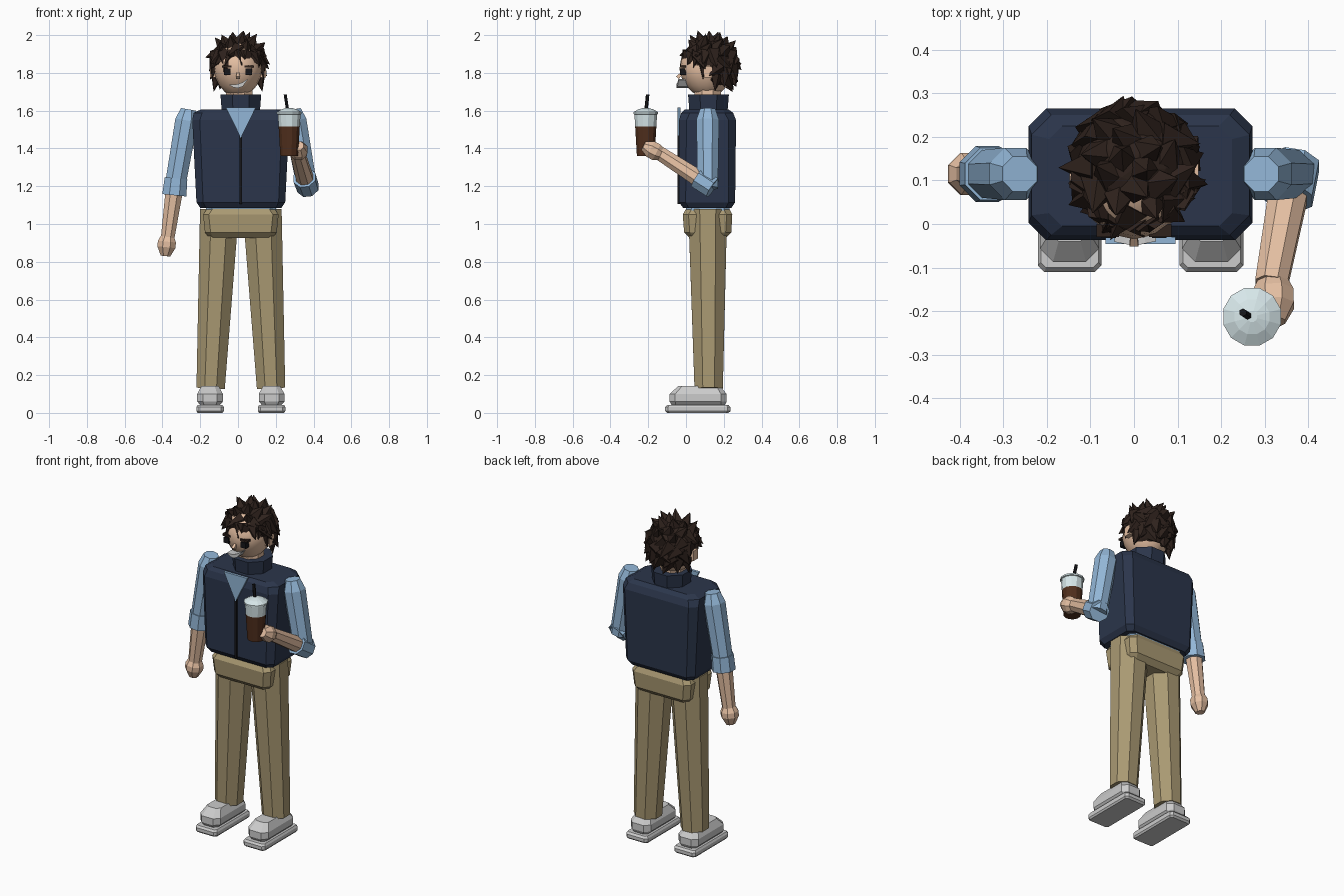
import bpy, bmesh, math, random
from mathutils import Vector, Matrix

if "Cube" in bpy.data.objects:
    bpy.data.objects.remove(bpy.data.objects["Cube"])
random.seed(4)
CX, CY = 0.015, 0.115            # body axis


def mat(name, rgb):
    m = bpy.data.materials.new(name)
    m.diffuse_color = (*rgb, 1)
    m.use_nodes = True
    m.node_tree.nodes["Principled BSDF"].inputs["Base Color"].default_value = m.diffuse_color
    return m


NAVY = mat("navy", (.024, .036, .07))
DARK = mat("black", (.008, .008, .01))
BLUE = mat("blue", (.29, .47, .68))
SKIN = mat("skin", (.78, .52, .36))
KHAKI = mat("khaki", (.40, .32, .17))
HAIR = mat("dark_brown", (.028, .016, .012))
COFFEE = mat("coffee", (.08, .028, .012))
PALE = mat("pale_plastic", (.68, .80, .82))
WHITE = mat("white", (.9, .9, .9))


def finish(name, bm, m=None):
    bmesh.ops.recalc_face_normals(bm, faces=bm.faces)
    me = bpy.data.meshes.new(name)
    bm.to_mesh(me)
    bm.free()
    ob = bpy.data.objects.new(name, me)
    bpy.context.collection.objects.link(ob)
    if m:
        me.materials.append(m)
    return ob


def skin_rings(name, rings, m):
    """Join equal-length rings of points and cap both ends."""
    bm = bmesh.new()
    vs = [[bm.verts.new(p) for p in r] for r in rings]
    n = len(vs[0])
    for a, b in zip(vs, vs[1:]):
        for i in range(n):
            bm.faces.new((a[i], a[(i + 1) % n], b[(i + 1) % n], b[i]))
    bm.faces.new(vs[0])
    bm.faces.new(vs[-1])
    return finish(name, bm, m)


def tube(name, a, b, prof, m=None, n=8):
    """Straight faceted limb from a to b; prof = (fraction, radius) pairs."""
    a, b = Vector(a), Vector(b)
    d = (b - a).normalized()
    u = d.cross(Vector((0, 1, 0)) if abs(d.y) < .5 else Vector((1, 0, 0))).normalized()
    w = d.cross(u)
    ang = [2 * math.pi * (i + .5) / n for i in range(n)]
    return skin_rings(name, [[a.lerp(b, t) + (u * math.cos(k) + w * math.sin(k)) * r / math.cos(math.pi / n)
                              for k in ang] for t, r in prof], m)


def slab(name, cx, rows, m=None):
    """Stack of chamfered rectangles; row = z, half width, y0, y1, chamfer."""
    rings = []
    for z, h, y0, y1, c in rows:
        half = [(h - c, y0), (h, y0 + c), (h, y1 - c), (h - c, y1)]
        rings.append([(cx + x, y, z) for x, y in half] + [(cx - x, y, z) for x, y in half[::-1]])
    return skin_rings(name, rings, m)


def box(name, lo, hi, m=None):
    bm = bmesh.new()
    lo, hi = Vector(lo), Vector(hi)
    bmesh.ops.create_cube(bm, size=1, matrix=Matrix.Translation((lo + hi) / 2) @ Matrix.Diagonal((*(hi - lo), 1)))
    return finish(name, bm, m)


# Shoes and legs
for s, side in ((-1, "right"), (1, "left")):
    fx = CX + s * .163
    slab(side + "_sole", fx, [(0, .066, -.1, .225, .012), (.01, .073, -.11, .236, .015),
                              (.03, .073, -.11, .236, .015), (.042, .066, -.1, .225, .012)])
    slab(side + "_shoe", fx, [(.04, .05, -.075, .205, .02), (.06, .068, -.087, .215, .03),
                              (.1, .068, -.087, .215, .03), (.143, .045, -.04, .18, .02)])
    tube(side + "_leg", (CX + s * .113, CY, 1.075), (CX + s * .16, CY + .005, .13), [(0, .103), (1, .075)], KHAKI)

# Hips, shirt hem and vest
slab("hips", CX, [(.925, .165, .02, .21, .02), (.955, .19, -.01, .24, .03),
                  (1.05, .2, -.017, .245, .03), (1.08, .18, .0, .23, .03)], KHAKI)
slab("shirt_hem", CX, [(1.07, .185, .0, .23, .03), (1.2, .185, .0, .23, .03)], BLUE)
slab("vest", CX, [(1.085, .215, -.015, .24, .03), (1.115, .235, -.037, .26, .035),
                  (1.55, .257, -.037, .265, .04), (1.588, .25, -.025, .25, .045),
                  (1.607, .21, -.005, .225, .03)], NAVY)
box("zipper", (CX - .007, -.045, 1.105), (CX + .007, -.03, 1.47), DARK)
skin_rings("shirt_front", [[(CX - .08, y, 1.618), (CX + .08, y, 1.618), (CX, y, 1.455)] for y in (-.046, -.03)], BLUE)
tube("vest_collar", (CX, CY + .004, 1.585), (CX, CY + .004, 1.685), [(0, .1), (1, .108)], NAVY)
tube("neck", (.01, CY, 1.6), (.005, CY, 1.72), [(0, .07), (1, .07)], SKIN)

# Hanging arm
tube("right_sleeve", (-.262, CY, 1.607), (-.335, CY, 1.19), [(0, .04), (.14, .06), (1, .054)], BLUE)
tube("right_cuff", (-.328, CY, 1.242), (-.337, CY, 1.152), [(0, .06), (1, .064)], BLUE)
tube("right_forearm", (-.337, CY, 1.18), (-.372, CY, .93), [(0, .046), (1, .036)], SKIN)
tube("right_hand", (-.372, CY, .948), (-.384, CY, .83), [(0, .028), (.35, .048), (.6, .048), (1, .025)], SKIN)

# Bent arm
tube("left_sleeve", (.292, CY, 1.607), (.366, CY, 1.19), [(0, .04), (.14, .06), (1, .054)], BLUE)
tube("left_cuff", (.37, .142, 1.192), (.352, .062, 1.245), [(0, .056), (1, .058)], BLUE)
tube("left_forearm", (.362, .11, 1.213), (.315, -.14, 1.375), [(0, .046), (1, .037)], SKIN)
tube("left_hand", (.319, -.12, 1.362), (.322, -.225, 1.415), [(0, .028), (.35, .046), (.65, .046), (1, .025)], SKIN)

# Iced drink
qx, qy = .271, -.213
tube("cup_drink", (qx, qy, 1.36), (qx, qy, 1.515), [(0, .047), (1, .056)], COFFEE, 12)
tube("cup_top", (qx, qy, 1.515), (qx, qy, 1.615), [(0, .056), (.65, .06), (.67, .066), (.77, .066), (.92, .04), (1, .012)], PALE, 12)
tube("straw", (.266, -.214, 1.58), (.25, -.203, 1.685), [(0, .008), (1, .008)], DARK, 6)

# Head: sphere narrowed towards the chin
HC = Vector((0, .11, 1.82))
bm = bmesh.new()
bmesh.ops.create_uvsphere(bm, u_segments=16, v_segments=10, radius=1)
for v in bm.verts:
    k = 1 - .12 * max(0, -v.co.z)
    v.co = HC + Vector((v.co.x * .131 * k, v.co.y * .145 * k, v.co.z * .15))
head = finish("head", bm, SKIN)
for p in head.data.polygons:
    p.use_smooth = True

# Eyes, brows, ears, nose
for s, side in ((-1, "right"), (1, "left")):
    box(side + "_eye", (s * .058 - .017, -.032, 1.789), (s * .058 + .017, .0, 1.823), DARK)
    box(side + "_brow", (s * .06 - .026, -.03, 1.828), (s * .06 + .026, .0, 1.84), HAIR)
    box(side + "_ear", (s * .132 - .016, .095, 1.775), (s * .132 + .016, .138, 1.835), SKIN)
tube("nose", (0, -.02, 1.80), (0, -.045, 1.775), [(0, .006), (1, .01)], SKIN, 4)

# Grin: crescent slightly raised on one side
xs = [-.045, -.022, 0, .025, .05]
top = [1.738, 1.738, 1.741, 1.75, 1.768]
low = [1.735, 1.722, 1.72, 1.728, 1.762]
edge = list(zip(xs, top)) + list(zip(xs, low))[::-1]
skin_rings("grin", [[(x, y + abs(x) * .2, z) for x, z in edge] for y in (-.05, .02)], WHITE)

# Hair: open-faced cap covered in pointed tufts
HO, HR = Vector((0, .128, 1.838)), Vector((.14, .14, .14))
bm = bmesh.new()
bmesh.ops.create_icosphere(bm, subdivisions=3, radius=1)
for v in bm.verts:
    v.co = HO + v.co * HR
gone = [f for f in bm.faces if (c := f.calc_center_median()).z < 1.86 and c.y < .135 - .08 * (c.z > 1.83)]
bmesh.ops.delete(bm, geom=gone, context='FACES')


def tuft(p, d, r, h):
    d = d.normalized()
    rot = d.to_track_quat('Z', 'Y').to_matrix().to_4x4()
    bmesh.ops.create_cone(bm, cap_ends=True, segments=5, radius1=r, radius2=0, depth=h,
                          matrix=Matrix.Translation(p + d * h * .3) @ rot @ Matrix.Rotation(random.random() * 6, 4, 'Z'))


N = 75
for i in range(N):
    z = 1 - 2 * (i + .5) / N
    a = i * 2.39996
    n = Vector((math.cos(a) * math.sqrt(1 - z * z), math.sin(a) * math.sqrt(1 - z * z), z))
    p = HO + n * HR * .88
    if z < -.65 or (p.y < .15 and p.z < 1.86):
        continue
    swirl = Vector((-n.y, n.x, 0)) * random.uniform(-.9, .9)
    tuft(p, n * (.75 if z > .5 else .4) + swirl + Vector((0, 0, -.6 if z < .6 else .1)), .05, random.uniform(.08, .105))
# Fringe and sideburns
for i in range(9):
    a = math.radians(-90 + (i - 4) * 19)
    n = Vector((math.cos(a), math.sin(a), 0))
    tuft(HO + n * .122 + Vector((0, 0, .05)), n * .55 + Vector((.35 * (-1) ** i, 0, -.75)), .04, .085)
for s in (-1, 1):
    tuft(Vector((s * .125, .09, 1.85)), Vector((s * .15, 0, -1)), .03, .11)
    tuft(Vector((s * .115, .16, 1.77)), Vector((s * .2, -.1, -1)), .035, .09)
finish("hair", bm, HAIR)
